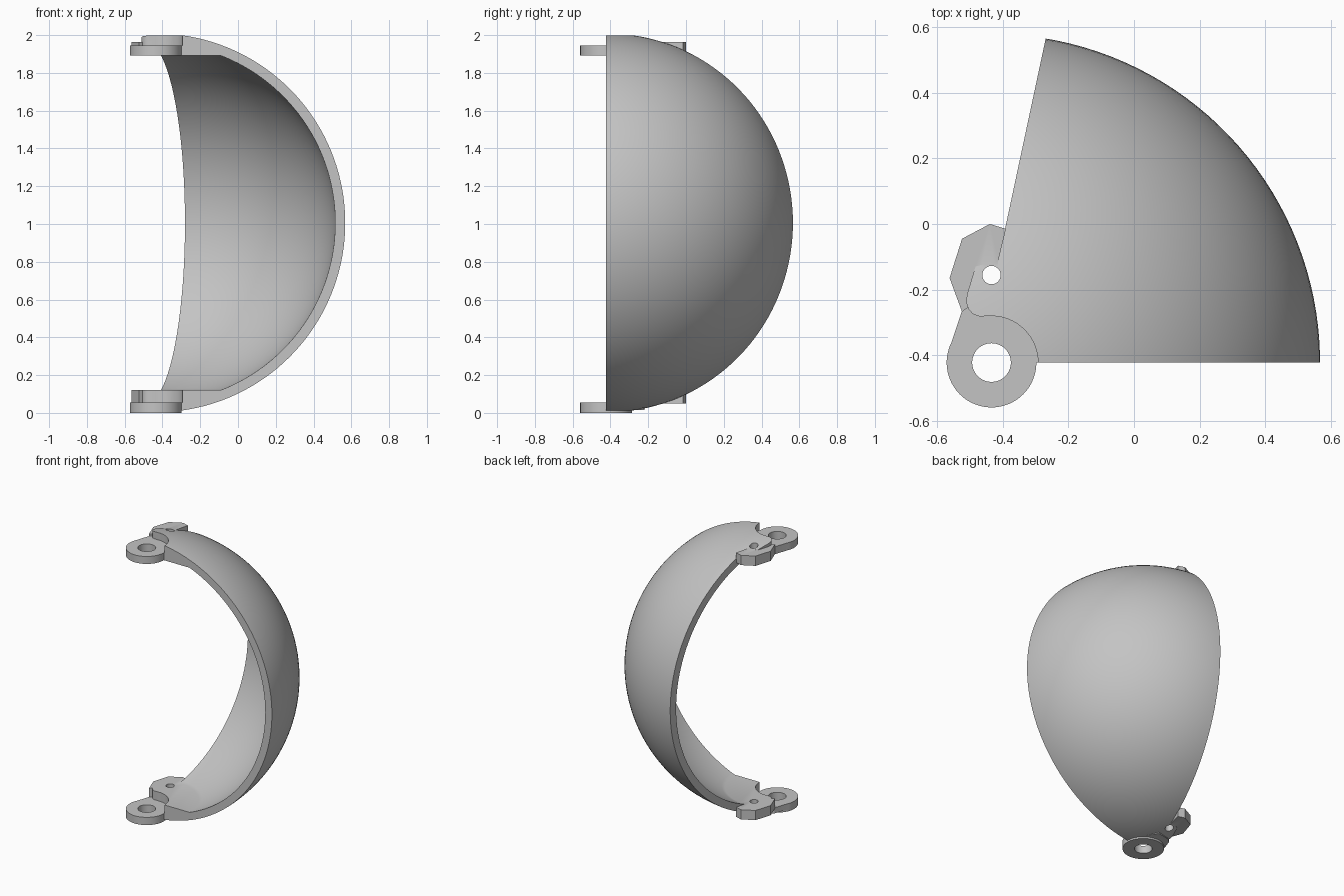
import bpy, bmesh, math
from mathutils import Matrix, Vector

if "Cube" in bpy.data.objects:
    bpy.data.objects.remove(bpy.data.objects["Cube"], do_unlink=True)

AX, AY, MID = -0.435, -0.423, 1.006      # hinge axis and sphere centre height
R_OUT, R_IN = 1.003, 0.95
CAP_LOW, CAP_HIGH = 0.12, 1.892          # flat inner faces of the two caps

grey = bpy.data.materials.new("light_grey")
grey.use_nodes = True
grey.diffuse_color = (0.55, 0.55, 0.55, 1)
grey.node_tree.nodes["Principled BSDF"].inputs["Base Color"].default_value = (0.55, 0.55, 0.55, 1)


def to_object(name, bm):
    bmesh.ops.recalc_face_normals(bm, faces=bm.faces[:])
    mesh = bpy.data.meshes.new(name)
    bm.to_mesh(mesh)
    bm.free()
    mesh.materials.append(grey)
    ob = bpy.data.objects.new(name, mesh)
    bpy.context.collection.objects.link(ob)
    return ob


def prism(name, points, z0, z1):
    bm = bmesh.new()
    face = bm.faces.new([bm.verts.new((x, y, z0)) for x, y in points])
    top = bmesh.ops.extrude_face_region(bm, geom=[face])["geom"]
    bmesh.ops.translate(bm, verts=[v for v in top if isinstance(v, bmesh.types.BMVert)],
                        vec=(0, 0, z1 - z0))
    return to_object(name, bm)


def disc(name, x, y, r, z0, z1, sides=64):
    ring = [(x + r * math.cos(math.tau * i / sides), y + r * math.sin(math.tau * i / sides))
            for i in range(sides)]
    return prism(name, ring, z0, z1)


def ball(name, r, low=None, high=None):
    bm = bmesh.new()
    bmesh.ops.create_uvsphere(bm, u_segments=144, v_segments=72, radius=r)
    bm.transform(Matrix.Translation((AX, AY, MID)) @ Matrix.Rotation(math.pi / 144, 4, 'Z'))
    for z, direction in ((low, -1), (high, 1)):
        if z is not None:
            cut = bmesh.ops.bisect_plane(bm, geom=bm.verts[:] + bm.edges[:] + bm.faces[:],
                                         plane_co=Vector((0, 0, z)),
                                         plane_no=Vector((0, 0, direction)), clear_outer=True)
            edges = [e for e in cut["geom_cut"] if isinstance(e, bmesh.types.BMEdge)]
            bmesh.ops.contextual_create(bm, geom=edges)
    return to_object(name, bm)


def combine(target, other, operation):
    bpy.ops.object.select_all(action='DESELECT')
    bpy.context.view_layer.objects.active = target
    target.select_set(True)
    mod = target.modifiers.new("join", 'BOOLEAN')
    mod.operation = operation
    mod.solver = 'EXACT'
    mod.object = other
    bpy.ops.object.modifier_apply(modifier=mod.name)
    bpy.data.objects.remove(other, do_unlink=True)


# Spherical wedge shell with a rounded tab at each cap
plan = [(AX, AY), (0.8, AY), (0.8, 0.7), (-0.241, 0.7), (-0.414, -0.11), (-0.484, -0.13),
        (-0.51, -0.215), (-0.512, -0.24), (-0.505, -0.26), (-0.492, -0.275),
        (-0.472, -0.282), (AX, -0.281)]
shell = ball("hinged_shell", R_OUT)
combine(shell, prism("plan", plan, -0.2, 2.2), 'INTERSECT')
combine(shell, ball("cavity", R_IN, CAP_LOW, CAP_HIGH), 'DIFFERENCE')

# Angular latch tabs beside the caps
latch = [(-0.391, -0.015), (-0.44, 0.0), (-0.525, -0.045), (-0.563, -0.165), (-0.525, -0.268),
         (-0.5, -0.25), (-0.43, -0.22), (-0.414, -0.11)]
for z0, z1 in ((0.05, CAP_LOW), (CAP_HIGH, 1.963)):
    combine(shell, prism("latch", latch, z0, z1), 'UNION')

# Round recesses above the hinge plates
for z0, z1 in ((0.056, 0.3), (1.946, 2.2)):
    combine(shell, disc("recess", AX, AY, 0.142, z0, z1), 'DIFFERENCE')

# Hinge eyes, each with a neck into its cap
neck = [(-0.567, -0.39), (-0.525, -0.265), (-0.495, -0.24), (-0.40, -0.22), (-0.32, -0.35), (AX, AY)]
for z0, z1, neck_low in ((0.0, 0.056, 0.015), (CAP_HIGH, 1.946, CAP_HIGH)):
    eye = disc("hinge_eye", AX, AY, 0.137, z0, z1)
    combine(eye, prism("neck", neck, neck_low, z1), 'UNION')
    combine(shell, eye, 'UNION')

# Hinge bores and small pin holes
combine(shell, disc("bore", AX, AY, 0.059, -0.3, 2.3), 'DIFFERENCE')
combine(shell, disc("pin_hole", AX, -0.156, 0.028, -0.3, 2.3, 32), 'DIFFERENCE')

bpy.ops.object.select_all(action='DESELECT')
shell.select_set(True)
bpy.context.view_layer.objects.active = shell
bpy.ops.object.shade_smooth_by_angle(angle=math.radians(30))
